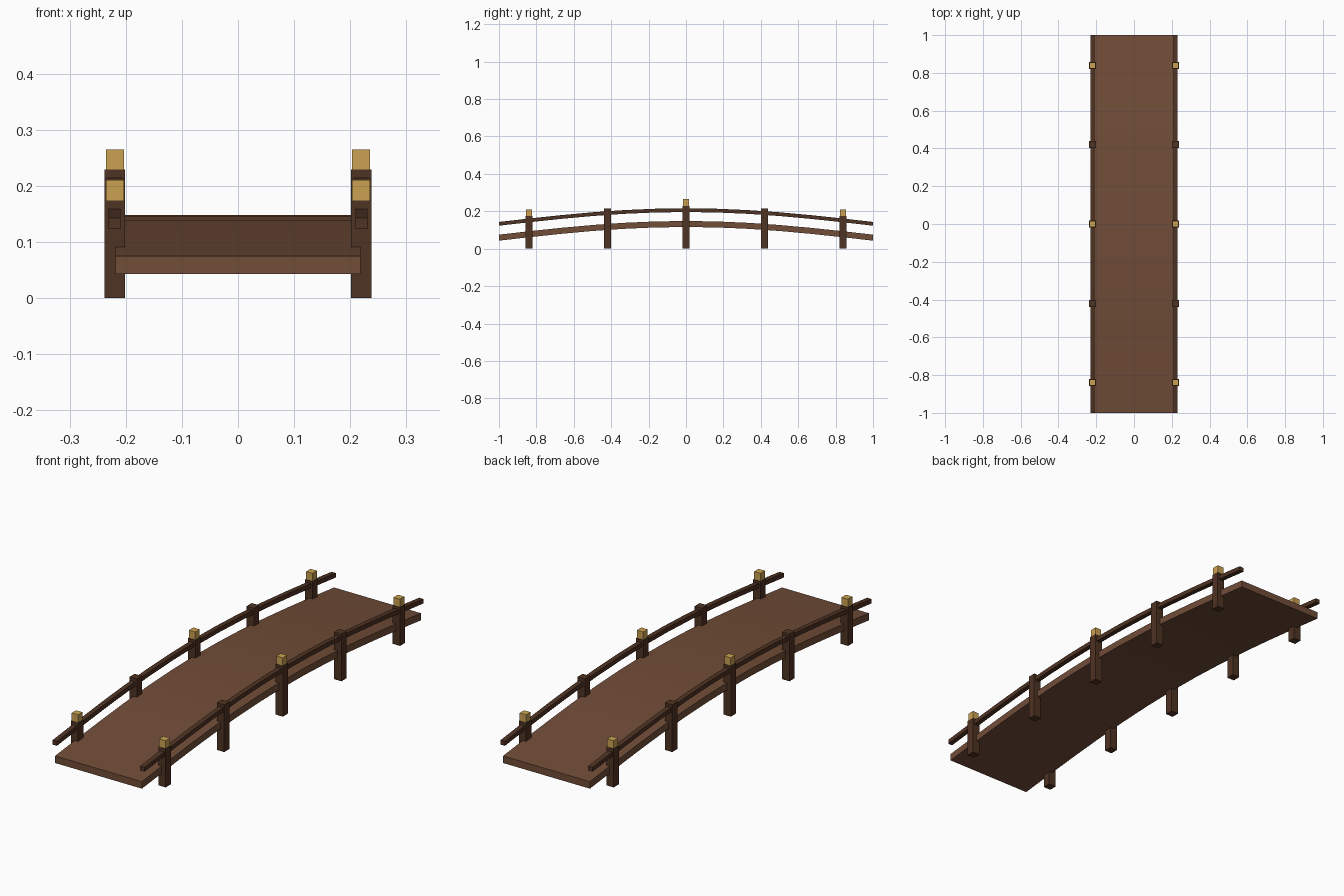
import bpy
import bmesh
import math

cube = bpy.data.objects.get("Cube")
if cube:
    bpy.data.objects.remove(cube, do_unlink=True)

RISE = 0.073
SEGMENTS = 12


def arch(y):
    """Height of the bridge curve above its ends."""
    return RISE * math.cos(math.pi / 2 * y)


def material(name, rgb):
    mat = bpy.data.materials.new(name)
    mat.use_nodes = True
    color = (*rgb, 1)
    mat.diffuse_color = color
    mat.node_tree.nodes["Principled BSDF"].inputs["Base Color"].default_value = color
    return mat


plank_brown = material("plank brown", (0.165, 0.074, 0.039))
dark_wood = material("dark wood", (0.078, 0.033, 0.017))
gold = material("gold", (0.60, 0.36, 0.085))


def finish(name, bm, mat):
    bmesh.ops.recalc_face_normals(bm, faces=bm.faces)
    mesh = bpy.data.meshes.new(name)
    bm.to_mesh(mesh)
    bm.free()
    mesh.materials.append(mat)
    obj = bpy.data.objects.new(name, mesh)
    bpy.context.collection.objects.link(obj)
    return obj


def box(name, x, y, z0, z1, width, mat):
    bm = bmesh.new()
    bmesh.ops.create_cube(bm, size=1)
    bmesh.ops.scale(bm, vec=(width, width, z1 - z0), verts=bm.verts)
    bmesh.ops.translate(bm, vec=(x, y, (z0 + z1) / 2), verts=bm.verts)
    return finish(name, bm, mat)


def arched_beam(name, x, width, z0, z1, mat):
    """Rectangular section swept along the arch, closed at both ends."""
    bm = bmesh.new()
    rings = []
    for i in range(SEGMENTS + 1):
        y = -1 + 2 * i / SEGMENTS
        corners = [(-1, z0), (1, z0), (1, z1), (-1, z1)]
        rings.append([bm.verts.new((x + s * width / 2, y, z + arch(y)))
                      for s, z in corners])
    for a, b in zip(rings, rings[1:]):
        for k in range(4):
            n = (k + 1) % 4
            bm.faces.new((a[k], a[n], b[n], b[k]))
    bm.faces.new(rings[0])
    bm.faces.new(rings[-1])
    return finish(name, bm, mat)


# Walking deck
arched_beam("deck", 0, 0.436, 0.043, 0.075, plank_brown)

# Handrails, posts and gold caps on both sides
for side, sx in (("left", 1), ("right", -1)):
    arched_beam(f"{side}_handrail", sx * 0.22, 0.022, 0.123, 0.143, dark_wood)
    for i in range(5):
        y = (i - 2) * 0.42
        top = 0.156 + arch(y)
        box(f"{side}_post_{i + 1}", sx * 0.2195, y, 0, top, 0.037, dark_wood)
        if i % 2 == 0:
            box(f"{side}_post_cap_{i + 1}", sx * 0.2195, y, top, top + 0.036, 0.032, gold)
